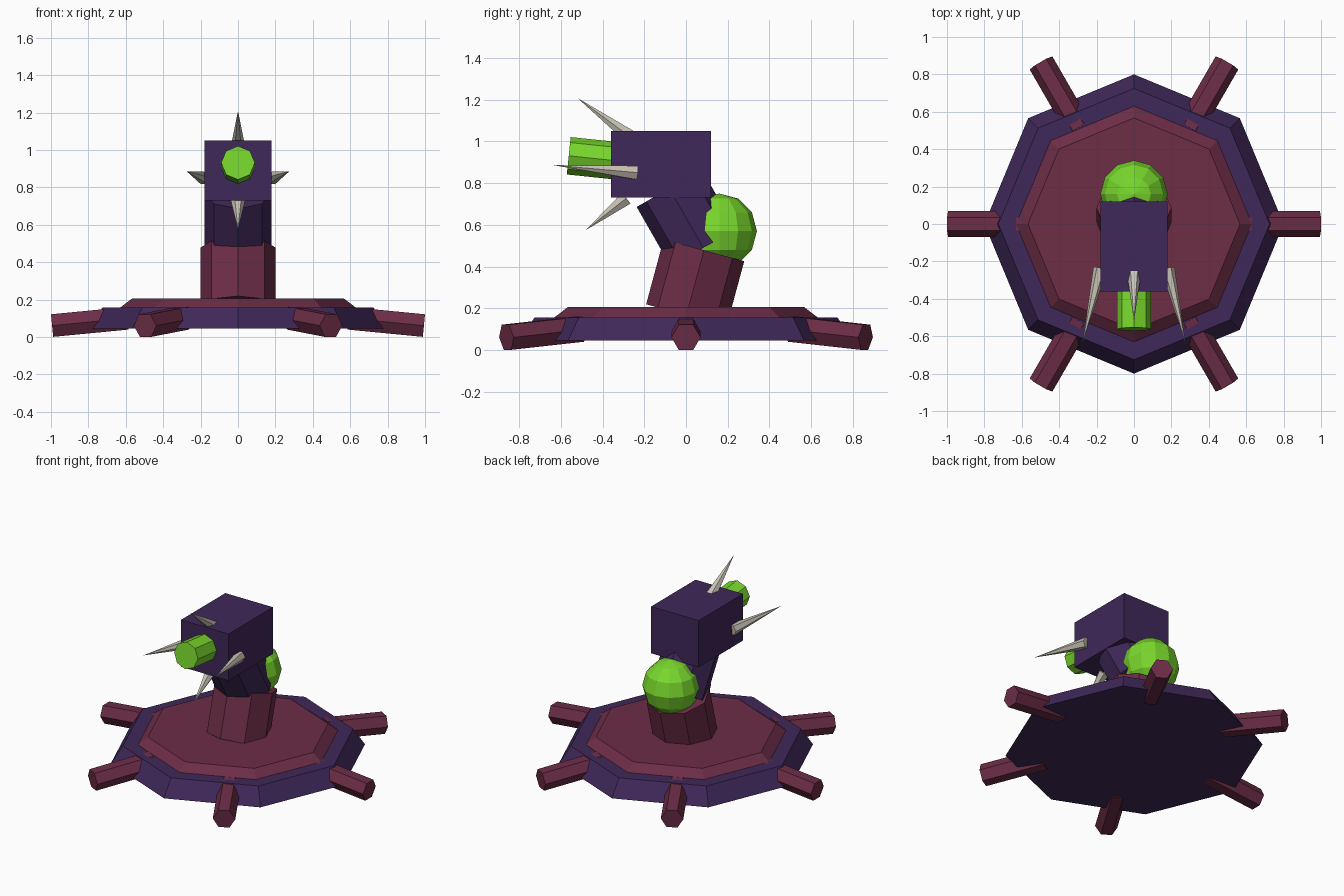
import bpy, bmesh
from math import cos, sin, radians
from mathutils import Vector, Matrix

if "Cube" in bpy.data.objects:
    bpy.data.objects.remove(bpy.data.objects["Cube"])


def material(name, rgb):
    m = bpy.data.materials.new(name)
    m.diffuse_color = (*rgb, 1)
    m.use_nodes = True
    m.node_tree.nodes["Principled BSDF"].inputs["Base Color"].default_value = m.diffuse_color
    return m


PURPLE = material("purple", (0.05, 0.021, 0.1))
MAROON = material("maroon", (0.15, 0.026, 0.062))
GREEN = material("green", (0.19, 0.68, 0.026))
BONE = material("bone", (0.58, 0.54, 0.46))


def finish(name, bm, mat):
    me = bpy.data.meshes.new(name)
    bm.to_mesh(me)
    bm.free()
    me.materials.append(mat)
    ob = bpy.data.objects.new(name, me)
    bpy.context.collection.objects.link(ob)
    return ob


def rod(name, a, b, r1, r2, sides, mat):
    """Straight prism, frustum or cone from point a to point b."""
    a, b = Vector(a), Vector(b)
    z = (b - a).normalized()
    y = Vector((0, 0, 1)).cross(z)
    y = y.normalized() if y.length > 1e-5 else Vector((1, 0, 0))
    x = y.cross(z)
    rot = Matrix((x, y, z)).transposed().to_4x4()
    bm = bmesh.new()
    bmesh.ops.create_cone(bm, cap_ends=True, segments=sides, radius1=r1, radius2=r2,
                          depth=(b - a).length,
                          matrix=Matrix.Translation((a + b) / 2) @ rot)
    return finish(name, bm, mat)


# Stepped octagonal base
rod("base_plate", (0, 0, 0.045), (0, 0, 0.157), 0.80, 0.725, 8, PURPLE)
rod("base_top", (0, 0, 0.047), (0, 0, 0.205), 0.775, 0.567, 8, MAROON)

# Six drooping hexagonal feet
for i in range(6):
    c, s = cos(radians(60 * i)), sin(radians(60 * i))
    rod(f"foot_{i + 1}", (0.59 * c, 0.59 * s, 0.1), (0.994 * c, 0.994 * s, 0.061),
        0.07, 0.07, 6, MAROON)

# Two-part bent neck
rod("lower_neck", (0, 0.002, 0.167), (0, 0.086, 0.478), 0.2, 0.2, 8, MAROON)
rod("upper_neck", (0, 0.083, 0.49), (0, -0.08, 0.775), 0.18, 0.18, 8, PURPLE)

# Glowing sac behind the neck
bm = bmesh.new()
bmesh.ops.create_uvsphere(bm, u_segments=12, v_segments=6, radius=0.18,
                          matrix=Matrix.Translation((0, 0.16, 0.57)))
finish("sac", bm, GREEN)

# Box head
bm = bmesh.new()
bmesh.ops.create_cube(bm, size=1, matrix=Matrix.Translation((0, -0.12, 0.89))
                      @ Matrix.Diagonal((0.36, 0.48, 0.32, 1)))
finish("head", bm, PURPLE)

# Barrel, pitched slightly upwards
rod("barrel", (0, -0.264, 0.9), (0, -0.562, 0.931), 0.09, 0.09, 8, GREEN)

# Spikes around the barrel
rod("top_spike", (0, -0.265, 1.02), (0, -0.52, 1.208), 0.038, 0, 6, BONE)
rod("bottom_spike", (0, -0.286, 0.728), (0, -0.48, 0.575), 0.038, 0, 6, BONE)
for side, k in (("left", -1), ("right", 1)):
    rod(f"{side}_spike", (0.18 * k, -0.238, 0.85), (0.275 * k, -0.635, 0.886),
        0.038, 0, 6, BONE)
